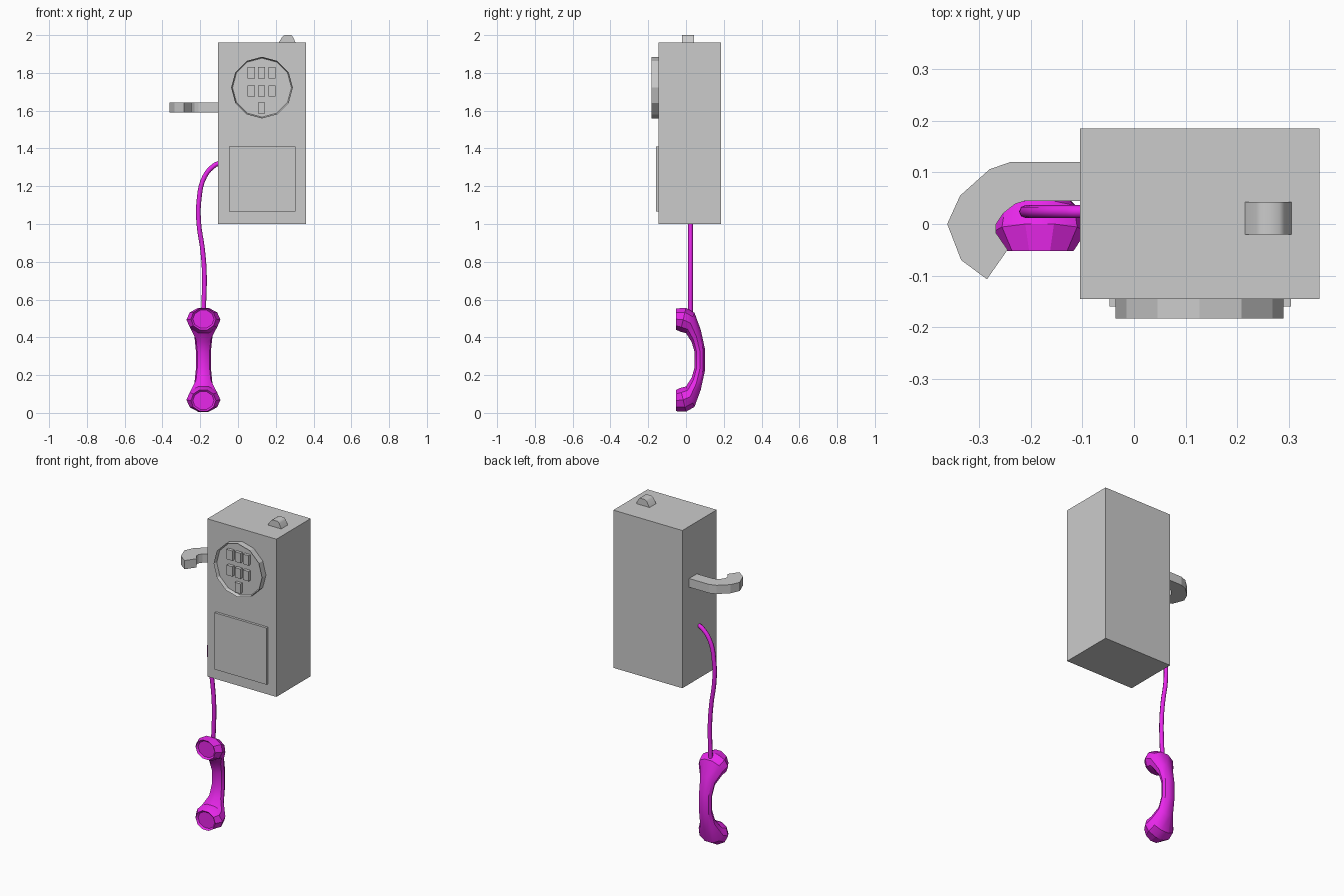
import bpy, bmesh
from math import sin, cos, pi, radians
from mathutils import Vector

if "Cube" in bpy.data.objects:
    bpy.data.objects.remove(bpy.data.objects["Cube"])

magenta = bpy.data.materials.new("magenta")
magenta.diffuse_color = (0.8, 0.02, 0.82, 1)
magenta.use_nodes = True
magenta.node_tree.nodes["Principled BSDF"].inputs["Base Color"].default_value = magenta.diffuse_color


def finish(name, bm, mat=None, smooth=None):
    bmesh.ops.recalc_face_normals(bm, faces=bm.faces)
    me = bpy.data.meshes.new(name)
    bm.to_mesh(me)
    bm.free()
    ob = bpy.data.objects.new(name, me)
    bpy.context.collection.objects.link(ob)
    if mat:
        me.materials.append(mat)
    if smooth:
        bpy.ops.object.select_all(action='DESELECT')
        ob.select_set(True)
        bpy.context.view_layer.objects.active = ob
        bpy.ops.object.shade_smooth_by_angle(angle=radians(smooth))
    return ob


def box(name, x, y, z):
    bm = bmesh.new()
    bmesh.ops.create_cube(bm, size=1)
    for v in bm.verts:
        v.co = [a + (c + 0.5) * (b - a) for c, (a, b) in zip(v.co, (x, y, z))]
    return finish(name, bm)


def prism(points, offset):
    """Extrude a polygon; returns the mesh and its first cap."""
    bm = bmesh.new()
    cap = bm.faces.new([bm.verts.new(p) for p in points])
    ext = bmesh.ops.extrude_face_region(bm, geom=[cap], use_keep_orig=True)
    bmesh.ops.translate(bm, vec=offset,
                        verts=[g for g in ext["geom"] if isinstance(g, bmesh.types.BMVert)])
    bmesh.ops.recalc_face_normals(bm, faces=bm.faces)
    return bm, cap


def recess(bm, face, rim, depth):
    """Sink a face inside a rim."""
    bmesh.ops.inset_region(bm, faces=[face], thickness=rim)
    n = face.normal.copy()
    bmesh.ops.translate(bm, vec=-n * depth, verts=face.verts)


# Housing and front plate
box("housing", (-0.105, 0.36), (-0.145, 0.185), (1.0, 1.96))
box("front_plate", (-0.047, 0.304), (-0.16, -0.14), (1.065, 1.41))

# Twelve-sided dial with a recessed face
dial = [(0.127 + 0.163 * cos(i * pi / 6), -0.183, 1.722 + 0.163 * sin(i * pi / 6))
        for i in range(12)]
bm, cap = prism(dial, (0, 0.04, 0))
recess(bm, cap, 0.007, 0.02)
finish("dial", bm)

# Keys: two rows of three and one below
for r, (z, columns) in enumerate([(1.80, (-1, 0, 1)), (1.704, (-1, 0, 1)), (1.614, (0,))]):
    for c in columns:
        x = 0.125 + 0.055 * c
        box(f"key_{r}_{c + 1}", (x - 0.019, x + 0.019), (-0.182, -0.16), (z - 0.03, z + 0.03))

# Top lamp
lamp = [(0.215, 1.96), (0.305, 1.96), (0.291, 1.99), (0.282, 2.0), (0.246, 2.0), (0.236, 1.993)]
bm, cap = prism([(x, -0.02, z) for x, z in lamp], (0, 0.063, 0))
finish("top_lamp", bm, smooth=60)

# Cradle hook
hook = [(-0.10, 0.12), (-0.24, 0.12), (-0.28, 0.106), (-0.337, 0.055), (-0.362, 0.0),
        (-0.335, -0.07), (-0.285, -0.107), (-0.245, -0.05), (-0.267, -0.018), (-0.267, 0.0),
        (-0.253, 0.021), (-0.23, 0.039), (-0.21, 0.045), (-0.10, 0.045)]
bm, cap = prism([(x, y, 1.59) for x, y in hook], (0, 0, 0.053))
finish("cradle_hook", bm)

# Cord
path = [(-0.095, 1.324), (-0.125, 1.31), (-0.177, 1.25), (-0.207, 1.12), (-0.207, 1.0),
        (-0.188, 0.868), (-0.178, 0.735), (-0.183, 0.53)]
curve = bpy.data.curves.new("cord", 'CURVE')
curve.dimensions = '3D'
curve.bevel_depth = 0.0125
curve.bevel_resolution = 2
curve.resolution_u = 5
curve.use_fill_caps = True
curve.materials.append(magenta)
spline = curve.splines.new('BEZIER')
spline.bezier_points.add(len(path) - 1)
for p, (x, z) in zip(spline.bezier_points, path):
    p.co = (x, 0.024, z)
    p.handle_left_type = p.handle_right_type = 'AUTO'
bpy.context.collection.objects.link(bpy.data.objects.new("cord", curve))

# Handset: sections as inner (y, z), outer (y, z), half width; mirrored about mid height
half = [(-0.052, 0.44, -0.052, 0.553, 0.066), (-0.03, 0.43, 0.0, 0.556, 0.09),
        (0.0, 0.422, 0.045, 0.53, 0.082), (0.03, 0.375, 0.078, 0.44, 0.048),
        (0.046, 0.32, 0.1, 0.34, 0.04)]
MID, N = 0.281, 10
sections = half + [(a, 2 * MID - b, c, 2 * MID - d, w) for a, b, c, d, w in reversed(half)]
bm = bmesh.new()
rings = []
for iy, iz, oy, oz, w in sections:
    inner, outer = Vector((-0.183, iy, iz)), Vector((-0.183, oy, oz))
    mid, arm = (inner + outer) / 2, (outer - inner) / 2
    ring = []
    for k in range(N):
        a = 2 * pi * (k + 0.5) / N
        ring.append(bm.verts.new(mid + arm * (cos(a) / cos(pi / N)) + Vector((w * sin(a), 0, 0))))
    rings.append(ring)
for r0, r1 in zip(rings, rings[1:]):
    for k in range(N):
        bm.faces.new((r0[k], r0[(k + 1) % N], r1[(k + 1) % N], r1[k]))
caps = [bm.faces.new(rings[0]), bm.faces.new(rings[-1])]
bmesh.ops.recalc_face_normals(bm, faces=bm.faces)
for cap in caps:
    recess(bm, cap, 0.01, 0.01)
finish("handset", bm, magenta, smooth=30)
